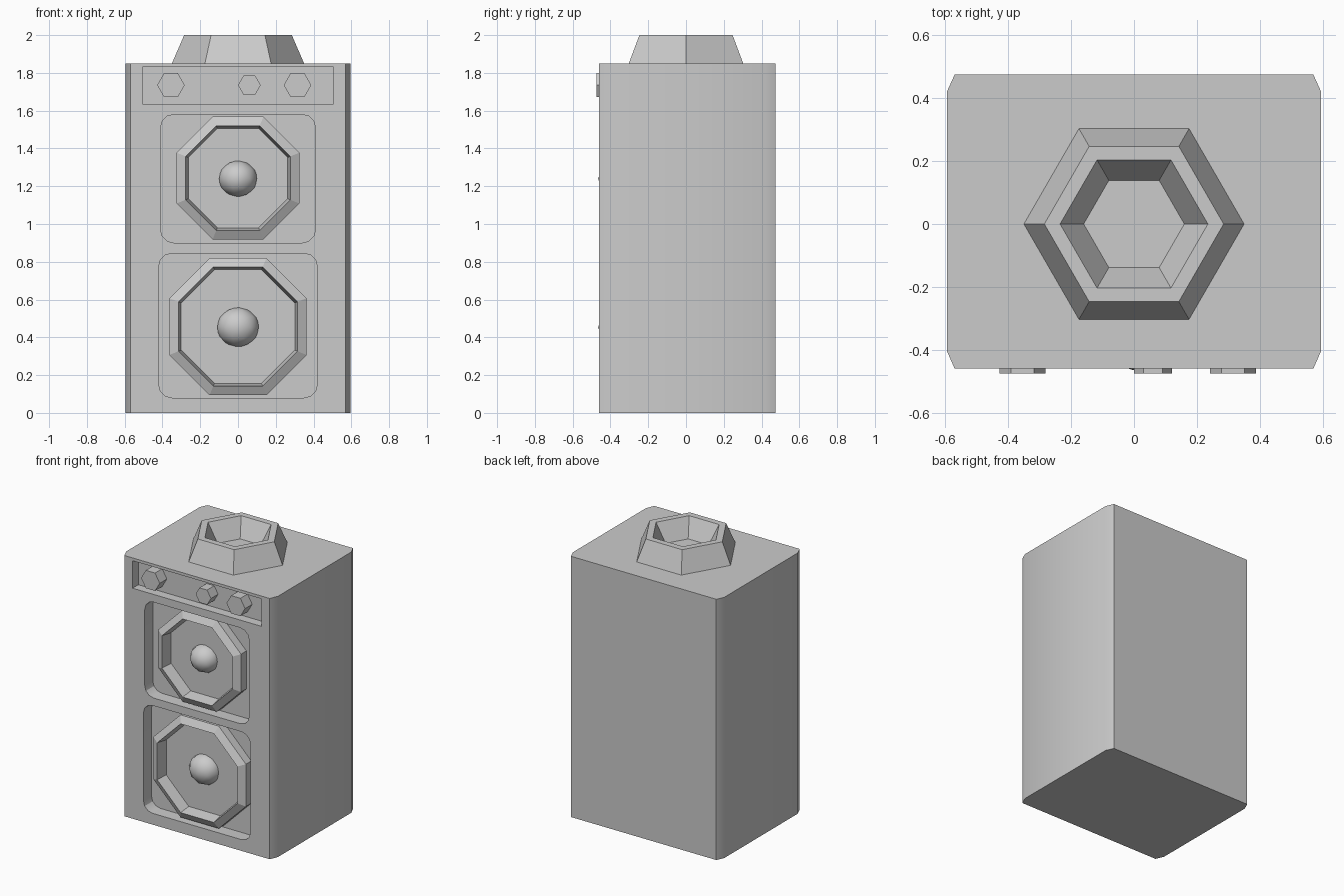
import bpy, bmesh, math

if "Cube" in bpy.data.objects:
    bpy.data.objects.remove(bpy.data.objects["Cube"])

FRONT, BACK, TOP = -0.46, 0.475, 1.85
FLOOR = -0.37   # depth of the recess floors


def loft(name, rings, axis):
    """Skin a list of (outline, level) rings along an axis and cap both ends."""
    bm = bmesh.new()
    loops = []
    for pts, t in rings:
        loops.append([bm.verts.new((u, v, t) if axis == 'z' else (u, t, v)) for u, v in pts])
    for a, b in zip(loops, loops[1:]):
        n = len(a)
        for i in range(n):
            j = (i + 1) % n
            bm.faces.new((a[i], a[j], b[j], b[i]))
    bm.faces.new(loops[0])
    bm.faces.new(loops[-1])
    bmesh.ops.recalc_face_normals(bm, faces=bm.faces[:])
    me = bpy.data.meshes.new(name)
    bm.to_mesh(me)
    bm.free()
    ob = bpy.data.objects.new(name, me)
    bpy.context.collection.objects.link(ob)
    return ob


def polygon(n, r, cz=0.0, turn=0.0, cx=0.0):
    return [(cx + r * math.cos(turn + math.tau * i / n),
             cz + r * math.sin(turn + math.tau * i / n)) for i in range(n)]


def octagon(apothem, cz):
    return polygon(8, apothem / math.cos(math.pi / 8), cz, math.pi / 8)


def rounded_rect(hw, z0, z1, r, seg=3):
    pts = []
    corners = [(hw - r, z1 - r), (r - hw, z1 - r), (r - hw, z0 + r), (hw - r, z0 + r)]
    for k, (cx, cz) in enumerate(corners):
        for i in range(seg + 1):
            a = math.pi / 2 * (k + i / seg)
            pts.append((cx + r * math.cos(a), cz + r * math.sin(a)))
    return pts


def activate(ob):
    bpy.ops.object.select_all(action='DESELECT')
    ob.select_set(True)
    bpy.context.view_layer.objects.active = ob


# cabinet with chamfered upright corners
quarter = [(0.595, BACK - 0.055), (0.57, BACK)]
right_front = [(0.57, FRONT), (0.595, FRONT + 0.057)]
outline = right_front + quarter
outline += [(-x, y) for x, y in reversed(outline)]
cabinet = loft("cabinet", [(outline, 0), (outline, TOP)], 'z')

# recesses for the control strip and the two speakers
strip = [(-0.505, 1.635), (0.505, 1.635), (0.505, 1.83), (-0.505, 1.83)]
recesses = [("control_strip_cutter", strip, FRONT + 0.065),
            ("upper_recess_cutter", rounded_rect(0.41, 0.90, 1.58, 0.07), FLOOR),
            ("lower_recess_cutter", rounded_rect(0.42, 0.08, 0.845, 0.07), FLOOR)]
for name, pts, depth in recesses:
    cutter = loft(name, [(pts, FRONT - 0.1), (pts, depth)], 'y')
    cutter.hide_render = True
    mod = cabinet.modifiers.new(name, 'BOOLEAN')
    mod.operation = 'DIFFERENCE'
    mod.solver = 'EXACT'
    mod.object = cutter
    activate(cabinet)
    bpy.ops.object.modifier_apply(modifier=mod.name)
    bpy.data.objects.remove(cutter)
activate(cabinet)
bpy.ops.object.shade_smooth_by_angle(angle=math.radians(30))

# speakers: octagonal bevelled ring and rounded centre dome
for name, cz, a, dome_r in (("upper", 1.243, 0.325, 0.105), ("lower", 0.457, 0.363, 0.115)):
    loft(name + "_speaker_ring",
         [(octagon(a, cz), FLOOR + 0.005),
          (octagon(a, cz), -0.43),
          (octagon(a - 0.048, cz), -0.457),
          (octagon(a - 0.062, cz), FLOOR - 0.004)], 'y')
    bpy.ops.mesh.primitive_ico_sphere_add(subdivisions=2, radius=dome_r,
                                          location=(0, -0.465 + 0.105, cz - 0.003))
    dome = bpy.context.object
    dome.name = name + "_speaker_dome"
    dome.scale = (1, 0.105 / dome_r, 0.94)
    bpy.ops.object.shade_smooth()

# hexagonal control knobs
for name, x, r in (("left", -0.355, 0.073), ("middle", 0.06, 0.06), ("right", 0.315, 0.073)):
    hexa = polygon(6, r, 1.735, cx=x)
    loft(name + "_knob", [(hexa, FRONT + 0.07), (hexa, -0.475)], 'y')

# hollow tapered hexagonal vent on top
vent_profile = [(0.35, TOP), (0.285, 2.0), (0.235, 2.0), (0.16, 1.87)]
loft("top_vent", [(polygon(6, r), z) for r, z in vent_profile], 'z')
